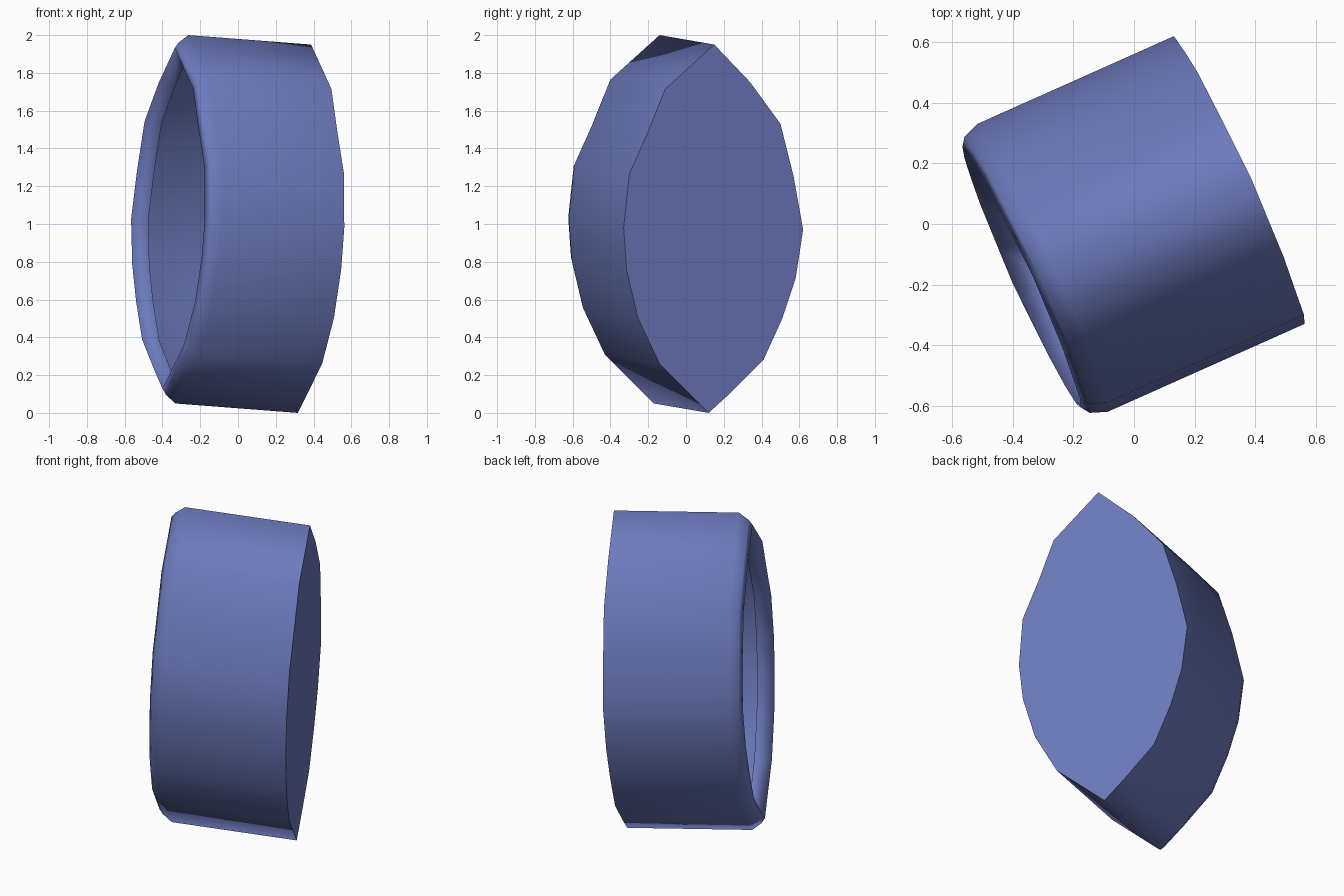
import bpy, bmesh
from mathutils import Vector

if "Cube" in bpy.data.objects:
    bpy.data.objects.remove(bpy.data.objects["Cube"])

# Almond outline of the flat back end, as (y, z); x follows from the tilted plane
OUTLINE = [(0.15, 1.95), (0.34, 1.75), (0.50, 1.53), (0.57, 1.25), (0.62, 0.97),
           (0.58, 0.71), (0.51, 0.50), (0.41, 0.28), (0.24, 0.11), (0.12, 0.0),
           (-0.14, 0.26), (-0.255, 0.505), (-0.315, 0.76), (-0.33, 0.98),
           (-0.30, 1.265), (-0.20, 1.49), (-0.11, 1.715)]
CY, CZ = 0.145, 0.975
AXIS = Vector((-0.65, -0.29, 0.05))
LENGTH = AXIS.length


def place(y, z, along):
    x = 0.371 - 0.453 * y + 0.043 * z
    return Vector((x, y, z)) + AXIS * (along / LENGTH)


def ring(bm, along, width, height):
    return [bm.verts.new(place(CY + (y - CY) * width, CZ + (z - CZ) * height, along))
            for y, z in OUTLINE]


def bridge(bm, a, b):
    n = len(a)
    for i in range(n):
        j = (i + 1) % n
        bm.faces.new((a[i], a[j], b[j], b[i])).smooth = True


def cap(bm, loop, along):
    c = bm.verts.new(place(CY, CZ, along))
    for i in range(len(loop)):
        bm.faces.new((loop[i], loop[(i + 1) % len(loop)], c)).smooth = True
    # Crisp edge around the cap
    for i in range(len(loop)):
        bm.edges.get((loop[i], loop[(i + 1) % len(loop)])).smooth = False


bm = bmesh.new()
# (distance along axis, width scale, height scale): wall, rounded rim, inner lip
SECTIONS = [(0.0, 1.0, 1.0), (LENGTH, 1.0, 1.0), (LENGTH + 0.055, 0.96, 0.955),
            (LENGTH + 0.075, 0.905, 0.925), (LENGTH - 0.025, 0.905, 0.925)]
rings = [ring(bm, *s) for s in SECTIONS]
for a, b in zip(rings, rings[1:]):
    bridge(bm, a, b)
# Flat back; the front stays open onto the hollow shell
cap(bm, rings[0], 0.0)
bmesh.ops.recalc_face_normals(bm, faces=bm.faces)

mesh = bpy.data.meshes.new("hollow_housing")
bm.to_mesh(mesh)
bm.free()
housing = bpy.data.objects.new("hollow_housing", mesh)
bpy.context.collection.objects.link(housing)

# Blue paint
blue = bpy.data.materials.new("blue_paint")
blue.diffuse_color = (0.153, 0.195, 0.51, 1.0)
blue.use_nodes = True
blue.node_tree.nodes["Principled BSDF"].inputs["Base Color"].default_value = blue.diffuse_color
mesh.materials.append(blue)
